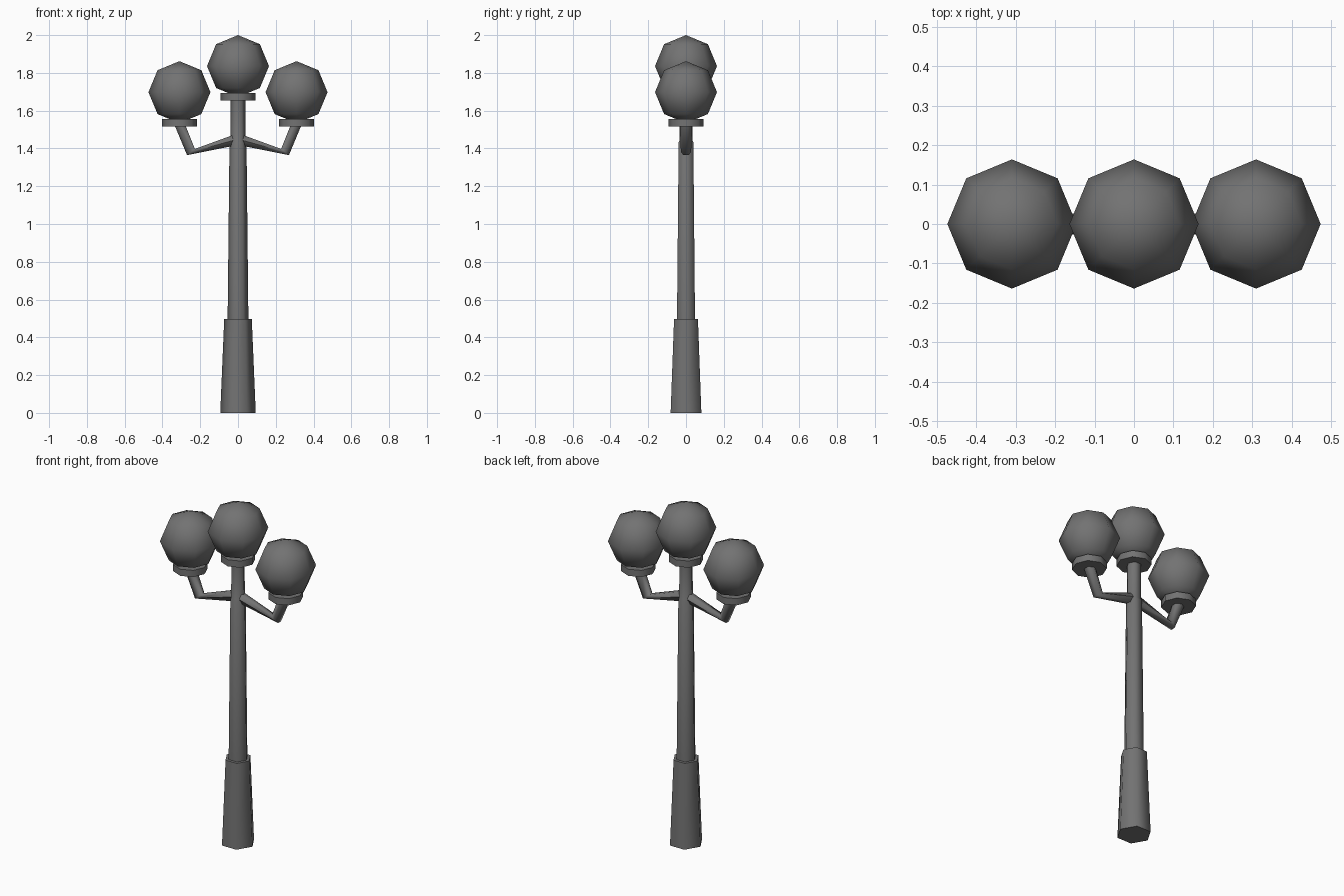
import bpy, bmesh, math
from mathutils import Vector

if "Cube" in bpy.data.objects:
    bpy.data.objects.remove(bpy.data.objects["Cube"])

# Dark painted metal
dark = bpy.data.materials.new("dark_grey")
dark.diffuse_color = (0.17, 0.17, 0.17, 1)
dark.use_nodes = True
dark.node_tree.nodes["Principled BSDF"].inputs["Base Color"].default_value = dark.diffuse_color


def finish(name, bm):
    bmesh.ops.recalc_face_normals(bm, faces=bm.faces)
    mesh = bpy.data.meshes.new(name)
    bm.to_mesh(mesh)
    bm.free()
    mesh.materials.append(dark)
    ob = bpy.data.objects.new(name, mesh)
    bpy.context.collection.objects.link(ob)
    bpy.ops.object.select_all(action='DESELECT')
    ob.select_set(True)
    bpy.context.view_layer.objects.active = ob
    bpy.ops.object.shade_smooth_by_angle(angle=math.radians(62))
    return ob


def loft(name, rings, sides):
    """Capped tube through rings of (centre, half vector a, half vector b)."""
    bm = bmesh.new()
    loops = []
    for c, a, b in rings:
        c, a, b = Vector(c), Vector(a), Vector(b)
        angles = [2 * math.pi * i / sides for i in range(sides)]
        loops.append([bm.verts.new(c + a * math.cos(t) + b * math.sin(t)) for t in angles])
    for lo, hi in zip(loops, loops[1:]):
        for i in range(sides):
            j = (i + 1) % sides
            bm.faces.new((lo[i], lo[j], hi[j], hi[i]))
    bm.faces.new(loops[0][::-1])
    bm.faces.new(loops[-1])
    return finish(name, bm)


def lathe(name, x, profile, sides):
    return loft(name, [((x, 0, z), (r, 0, 0), (0, r, 0)) for r, z in profile], sides)


def globe(name, x, z, r=0.164):
    bm = bmesh.new()
    bmesh.ops.create_uvsphere(bm, u_segments=8, v_segments=4, radius=r)
    bmesh.ops.translate(bm, verts=bm.verts, vec=(x, 0, z))
    return finish(name, bm)


# Six-sided post with a wider foot and a slimmer neck
lathe("post", 0, [(0.094, 0), (0.073, 0.497), (0.055, 0.497),
                  (0.045, 1.432), (0.040, 1.442), (0.039, 1.665)], 6)

# Three lamps: octagonal collar and faceted globe
for side, x, base in (("centre", 0, 1.655), ("left", -0.31, 1.517), ("right", 0.31, 1.517)):
    lathe(side + "_collar", x, [(0.093, base), (0.093, base + 0.039)], 8)
    globe(side + "_globe", x, base + 0.181)

# Bent six-sided arms, mirrored about the post
for side, s in (("left", -1), ("right", 1)):
    loft(side + "_arm", [
        ((s * 0.02, 0, 1.444), (0, 0.026, 0), (0, 0, 0.034)),
        ((s * 0.249, 0, 1.381), (0, 0.027, 0), (-s * 0.024, 0, 0.019)),
        ((s * 0.308, 0, 1.525), (0, 0.033, 0), (-s * 0.033, 0, 0)),
    ], 6)
